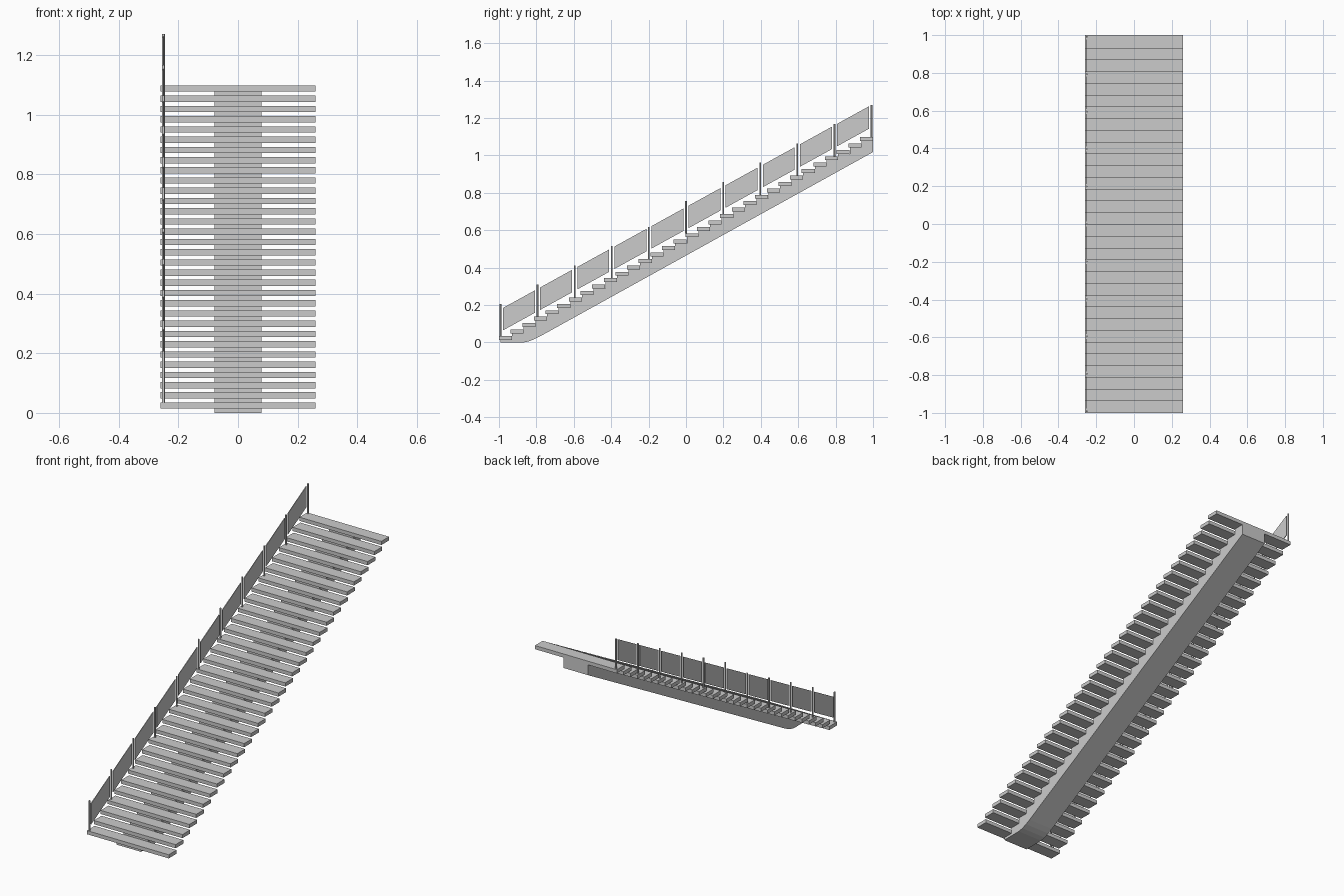
import bpy, bmesh, math

if "Cube" in bpy.data.objects:
    bpy.data.objects.remove(bpy.data.objects["Cube"])

N = 32                      # treads
DEPTH, THICK = 0.07, 0.021
RUN = (2 - DEPTH) / (N - 1)
RISE = 0.0343
BASE = 0.014                # underside of first tread
RAIL_X = -0.25


def extrude_profile(name, pts, x0, x1):
    """Closed (y, z) outline extruded along x."""
    bm = bmesh.new()
    face = bm.faces.new([bm.verts.new((x0, y, z)) for y, z in pts])
    ext = bmesh.ops.extrude_face_region(bm, geom=[face])
    moved = [v for v in ext["geom"] if isinstance(v, bmesh.types.BMVert)]
    bmesh.ops.translate(bm, verts=moved, vec=(x1 - x0, 0, 0))
    bmesh.ops.recalc_face_normals(bm, faces=bm.faces)
    me = bpy.data.meshes.new(name)
    bm.to_mesh(me)
    bm.free()
    ob = bpy.data.objects.new(name, me)
    bpy.context.collection.objects.link(ob)
    return ob


# Treads
for i in range(N):
    y, z = -1 + i * RUN, BASE + i * RISE
    extrude_profile(f"tread_{i + 1}", [(y, z), (y + DEPTH, z),
                    (y + DEPTH, z + THICK), (y, z + THICK)], -0.26, 0.26)

# Central stringer: curved foot, sloping underside, sawtooth top
outline = [(-0.992, 0), (-0.87, 0), (-0.84, 0.006), (-0.81, 0.018),
           (-0.78, 0.033), (1.0, 1.018)]
for i in reversed(range(N)):
    z = BASE + i * RISE
    back = -1 + i * RUN + DEPTH
    front = -0.992 + i * RUN
    outline += [(back, z), (front, z)] if i == N - 1 else [(front + RUN, z), (front, z)]
# drop repeated neighbouring points
clean = [p for k, p in enumerate(outline) if math.dist(p, outline[k - 1]) > 1e-5]
extrude_profile("stringer", clean, -0.078, 0.078)

# Railing posts, each standing on the tread beneath it
post_y = [-0.992 + k * 0.1984 for k in range(11)]
for k, y in enumerate(post_y):
    i = min(N - 1, int((y + 1) / RUN))
    z = BASE + THICK + i * RISE
    bpy.ops.mesh.primitive_cylinder_add(vertices=16, radius=0.0045, depth=0.172,
                                        location=(RAIL_X, y, z + 0.086))
    bpy.context.object.name = f"rail_post_{k + 1}"
    bpy.ops.object.shade_smooth_by_angle()

# Sloping infill panels between posts
slope = RISE / RUN
for k in range(10):
    a, b = post_y[k] + 0.014, post_y[k + 1] - 0.014
    za, zb = (0.184 + (y + 0.98) * slope for y in (a, b))
    extrude_profile(f"rail_panel_{k + 1}", [(a, za - 0.12), (b, zb - 0.12), (b, zb), (a, za)],
                    RAIL_X - 0.002, RAIL_X + 0.002)
